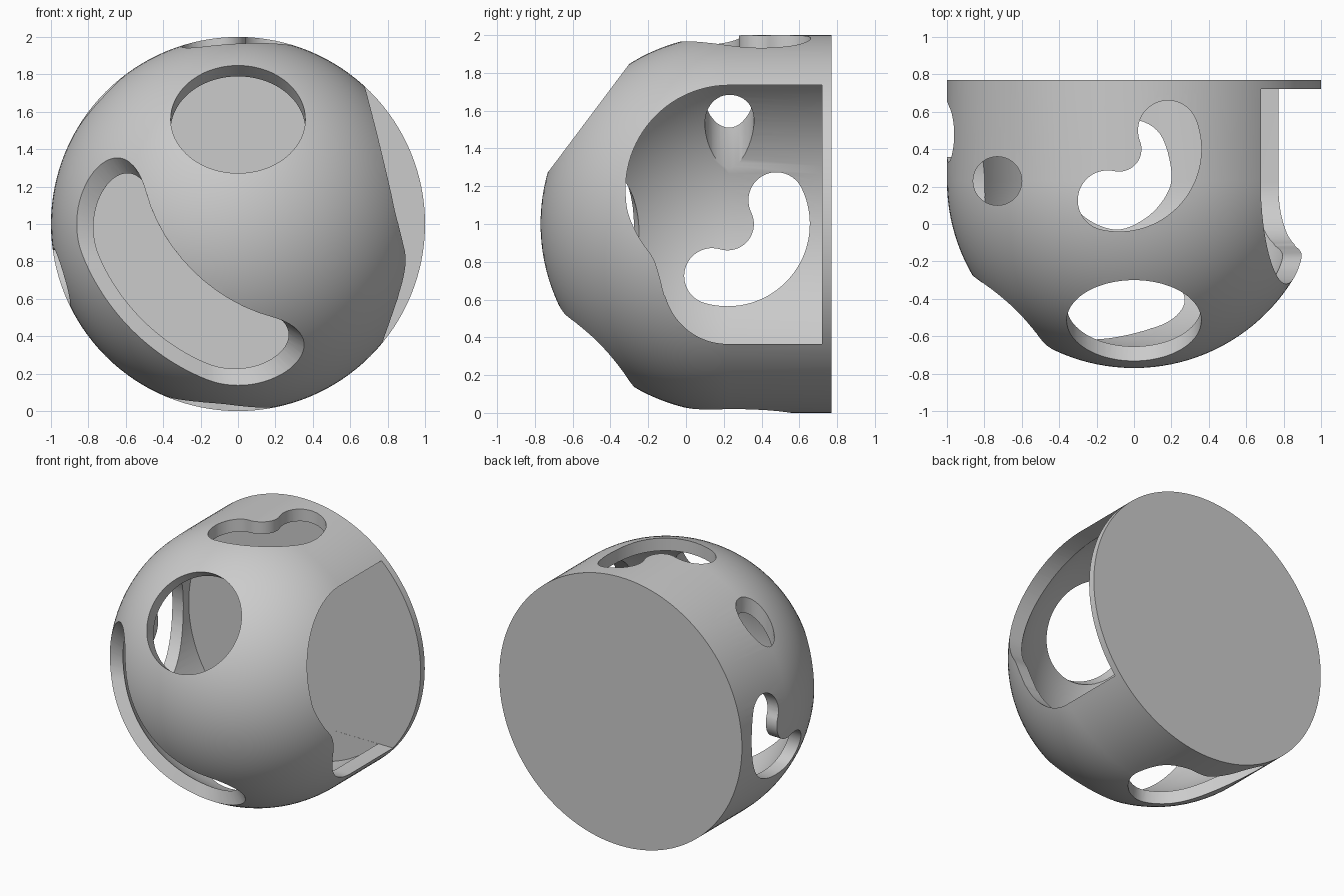
import bpy, bmesh
from math import sin, cos, pi, radians, sqrt
from mathutils import Vector

if "Cube" in bpy.data.objects:
    bpy.data.objects.remove(bpy.data.objects["Cube"])

CENTRE = Vector((0, 0.23, 1.0))
WALL_R = 0.91


def finish(bm, name):
    bmesh.ops.remove_doubles(bm, verts=bm.verts, dist=1e-5)
    bmesh.ops.recalc_face_normals(bm, faces=bm.faces)
    me = bpy.data.meshes.new(name)
    bm.to_mesh(me)
    bm.free()
    ob = bpy.data.objects.new(name, me)
    bpy.context.collection.objects.link(ob)
    return ob


def dome(name, r, back):
    """Hemisphere facing -y continued by a cylinder up to y = back."""
    bm = bmesh.new()
    prof = [(r * sin(a), CENTRE.y - r * cos(a)) for a in (pi / 2 * i / 32 for i in range(33))]
    prof += [(r, back), (0, back)]
    vs = [bm.verts.new((x, y, CENTRE.z)) for x, y in prof]
    es = [bm.edges.new(p) for p in zip(vs, vs[1:])]
    bmesh.ops.spin(bm, geom=vs + es, cent=CENTRE, axis=(0, 1, 0),
                   angle=2 * pi, steps=128, use_duplicate=False)
    return finish(bm, name)


def prism(name, pts, place, near, far):
    """Extrude a 2D outline; place(a, b, depth) gives the 3D point."""
    bm = bmesh.new()
    rings = [[bm.verts.new(place(a, b, d)) for a, b in pts] for d in (near, far)]
    bm.faces.new(rings[0])
    bm.faces.new(rings[1])
    n = len(pts)
    for i in range(n):
        j = (i + 1) % n
        bm.faces.new((rings[0][i], rings[0][j], rings[1][j], rings[1][i]))
    return finish(bm, name)


def arc(cx, cy, r, a0, a1, n=24):
    return [(cx + r * cos(radians(a0 + (a1 - a0) * i / n)),
             cy + r * sin(radians(a0 + (a1 - a0) * i / n))) for i in range(n + 1)]


def bean(cx, cy, mid, r, a0, a1):
    """Curved slot with round ends."""
    def end(a):
        return cx + mid * cos(radians(a)), cy + mid * sin(radians(a))
    return (arc(cx, cy, mid + r, a0, a1, 32) + arc(*end(a1), r, a1, a1 + 180)[1:]
            + arc(cx, cy, mid - r, a1, a0)[1:] + arc(*end(a0), r, a0 + 180, a0 + 360)[1:-1])


def smooth_loop(p, closed=True, n=6):
    """Catmull-Rom curve through a few points."""
    p = [Vector(q) for q in p]
    out, m = [], len(p)
    for i in (range(m) if closed else range(1, m - 2)):
        a, b, c, d = (p[(i + k) % m] for k in (-1, 0, 1, 2))
        for s in range(n):
            t = s / n
            q = 0.5 * (2 * b + (c - a) * t + (2 * a - 5 * b + 4 * c - d) * t * t
                       + (3 * b - a - 3 * c + d) * t ** 3)
            out.append((q.x, q.y))
    return out


shell = dome("hollow_shell", 1.0, 0.77)
cutters = [dome("cavity_cutter", WALL_R, 0.72)]

# Round window, upper front
axis, side, up = Vector((0, -0.8, 0.6)), Vector((1, 0, 0)), Vector((0, 0.6, 0.8))
cutters.append(prism("front_window_cutter", arc(0, 0, 0.36, 0, 360, 72)[:-1],
                     lambda a, b, d: CENTRE + side * a + up * b + axis * d, 0.5, 1.3))

# Bean-shaped windows, top and left
cutters.append(prism("top_window_cutter", bean(-0.08, 0.40, 0.28, 0.16, -102.5, 21),
                     lambda a, b, d: (a, b, d), 1.5, 2.2))
cutters.append(prism("left_window_cutter", bean(0.22, 1.0, 0.2875, 0.148, -106.5, 26),
                     lambda a, b, d: (d, a, b), -1.2, -0.4))

# Small drilled hole, upper left
cutters.append(prism("small_hole_cutter", arc(-0.73, 0.23, 0.13, 0, 360, 48)[:-1],
                     lambda a, b, d: (a, b, d), 1.1, 2.2))

# Lobed window underneath
lobed = smooth_loop([(.2, .28), (.14, .48), (0, .56), (-.2, .54), (-.33, .6), (-.43, .69),
                     (-.55, .7), (-.6, .6), (-.53, .43), (-.42, .24), (-.28, .05),
                     (-.1, -.03), (.06, .03), (.17, .15)])
cutters.append(prism("bottom_window_cutter", lobed, lambda a, b, d: (a, b, d), -0.2, 0.55))

# Large opening, right, reaching the back plate
neck = smooth_loop([(-.31, 1.28), (-.32, 1.185), (-.307, 1.06), (-.25, .93), (-.175, .82),
                    (-.14, .72), (-.11, .61), (-.05, .50)], closed=False)
opening = ([(0.721, 1.735)] + arc(0.23, 1.185, 0.55, 90, 180)[:-1] + neck
           + arc(0.22, 0.705, 0.34, 197, 270) + [(0.721, 0.365)])
cutters.append(prism("right_opening_cutter", opening, lambda a, b, d: (d, a, b), 0.3, 1.2))

# Long tapered slot, lower front left, walls narrowing inward
U = Vector((-1, 0, 1)).normalized()
V = Vector((1, -2, 1)).normalized()
D = Vector((-1, -1, -1)).normalized()


def on_ball(u, v, r):
    return U * u + V * v + D * sqrt(r * r - u * u - v * v)


bm = bmesh.new()
outer, inner = [], []
stadium = arc(0.475, 0, 0.27, -90, 90, 32)
top_edge = [(0.475 - 0.95 * i / 12, 0.27) for i in range(1, 12)]
stadium += top_edge + arc(-0.475, 0, 0.27, 90, 270, 32) + [(-a, -b) for a, b in top_edge]
for a, b in stadium:
    po = on_ball(a, b + 0.295, 1.0)
    pi_ = on_ball(a * 0.865, b * 0.865 + 0.267, WALL_R)
    outer.append(bm.verts.new(CENTRE + po + (po - pi_) * 1.2))
    inner.append(bm.verts.new(CENTRE + pi_ - (po - pi_) * 1.0))
tip = bm.verts.new(CENTRE + (D + V * 0.3).normalized() * 2.0)
base = bm.verts.new(CENTRE + (D + V * 0.3).normalized() * 0.5)
for i in range(len(outer)):
    j = (i + 1) % len(outer)
    bm.faces.new((outer[i], outer[j], inner[j], inner[i]))
    bm.faces.new((outer[j], outer[i], tip))
    bm.faces.new((inner[i], inner[j], base))
cutters.append(finish(bm, "long_slot_cutter"))

# Apply the cuts in turn
bpy.context.view_layer.objects.active = shell
shell.select_set(True)
for c in cutters:
    c.hide_render = True
    mod = shell.modifiers.new(c.name, 'BOOLEAN')
    mod.operation = 'DIFFERENCE'
    mod.solver = 'EXACT'
    mod.object = c
    bpy.ops.object.modifier_apply(modifier=mod.name)
for c in cutters:
    bpy.data.objects.remove(c, do_unlink=True)

bpy.ops.object.shade_smooth_by_angle(angle=radians(30))
